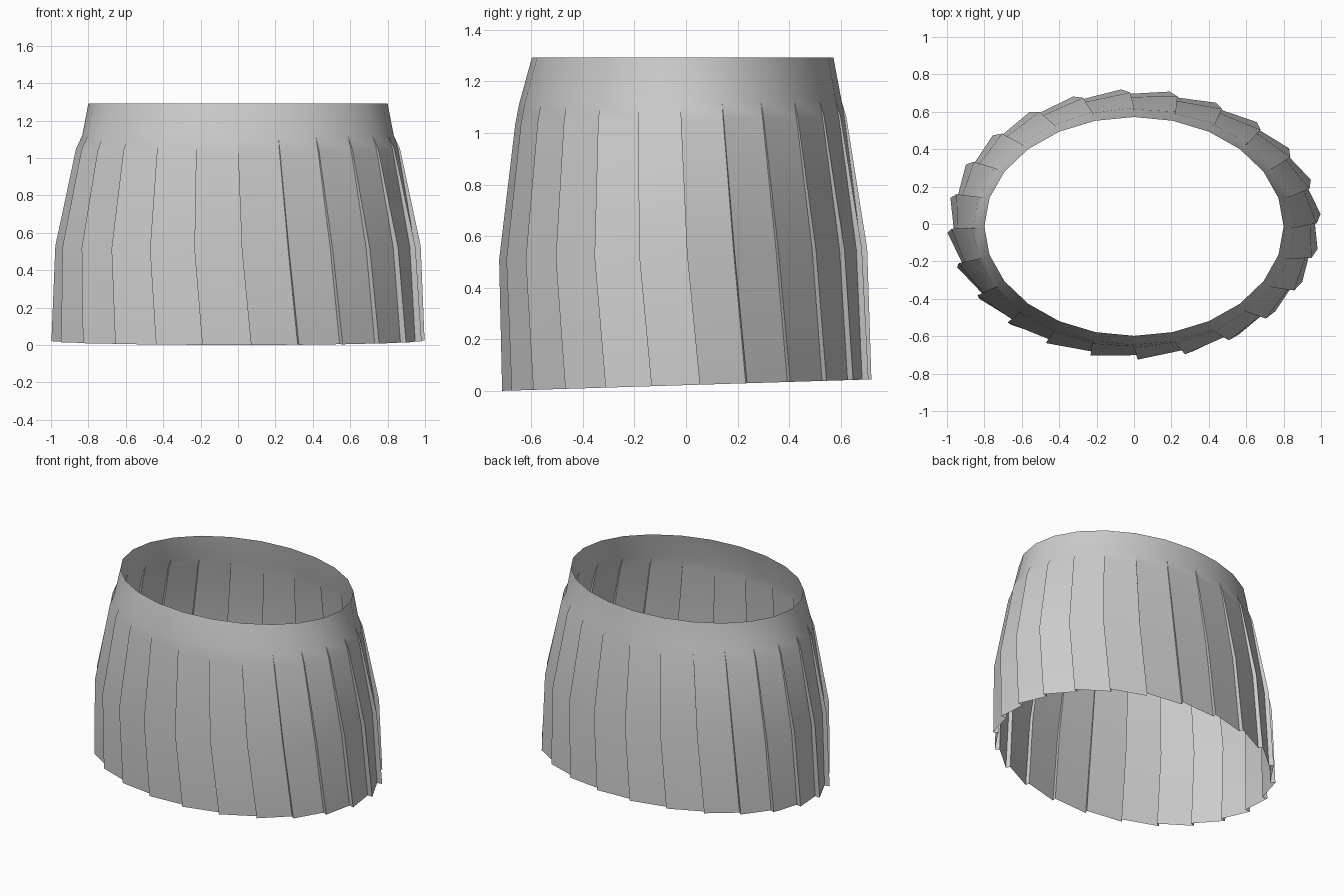
import bpy, bmesh
from math import sin, cos, radians

if "Cube" in bpy.data.objects:
    bpy.data.objects.remove(bpy.data.objects["Cube"])

PLEATS = 24
# rows: z, x radius, y radius, y centre, twist deg, inner fold scale, underlap deg, tilt
ROWS = [
    (1.292, 0.80, 0.585, -0.013, 0.0, 1.0, 0.0, 0.0),
    (1.12, 0.833, 0.625, -0.022, 0.0, 1.0, 0.0, 0.01),
    (1.05, 0.866, 0.642, -0.02, 0.0, 0.988, 0.0, 0.02),
    (0.53, 0.977, 0.714, -0.011, 1.2, 0.967, 0.3, 0.03),
    (0.022, 1.0, 0.718, 0.003, 4.0, 0.964, 0.3, 0.031),
]


def ring(bm, row):
    """Knife-pleat ring: an outer tip, then an inner fold meeting the next tip."""
    z, a, b, cy, twist, scale, under, tilt = row
    verts = []
    for k in range(PLEATS):
        t = 360 / PLEATS * k + twist
        for ang, s in ((t, 1.0), (t + 360 / PLEATS + under, scale)):
            y = b * s * sin(radians(ang)) + cy
            verts.append(bm.verts.new((a * s * cos(radians(ang)), y, z + tilt * y)))
    return verts


# pleated skirt with smooth waistband
bm = bmesh.new()
rings = [ring(bm, r) for r in ROWS]
n = 2 * PLEATS
for up, low in zip(rings, rings[1:]):
    for i in range(n):
        j = (i + 1) % n
        bm.faces.new((up[i], low[i], low[j], up[j]))
# weld the folds where they close at the waistband
bmesh.ops.remove_doubles(bm, verts=bm.verts[:], dist=0.0005)
mesh = bpy.data.meshes.new("pleated_skirt")
bm.to_mesh(mesh)
bm.free()
skirt = bpy.data.objects.new("pleated_skirt", mesh)
bpy.context.collection.objects.link(skirt)
bpy.context.view_layer.objects.active = skirt
skirt.select_set(True)
bpy.ops.object.shade_smooth_by_angle(angle=radians(30))
